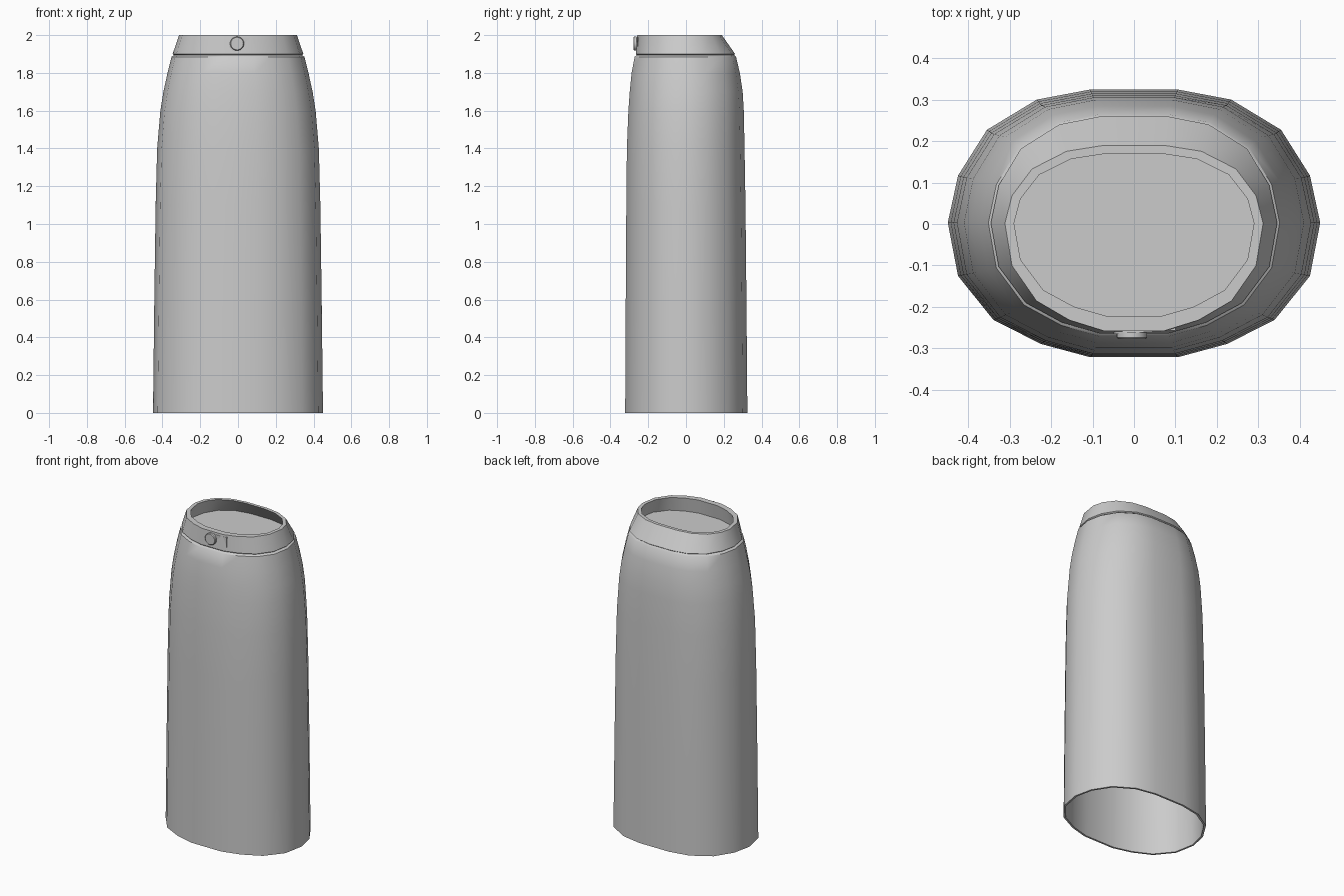
import bpy, bmesh, math
from mathutils import Matrix

cube = bpy.data.objects.get("Cube")
if cube:
    bpy.data.objects.remove(cube, do_unlink=True)

fabric = bpy.data.materials.new("grey fabric")
fabric.use_nodes = True
grey = (0.6, 0.6, 0.6, 1)
fabric.diffuse_color = grey
fabric.node_tree.nodes["Principled BSDF"].inputs["Base Color"].default_value = grey

# Right half of the unit outline, front to back; the left half is mirrored
half = [(0.235, -1), (0.5, -0.9), (0.755, -0.72), (0.945, -0.39), (1, 0.01),
        (0.945, 0.36), (0.79, 0.7), (0.522, 0.925), (0.235, 1)]
outline = half + [(-x, y) for x, y in reversed(half)]


def finish(name, bm, angle=40):
    bmesh.ops.recalc_face_normals(bm, faces=bm.faces)
    mesh = bpy.data.meshes.new(name)
    bm.to_mesh(mesh)
    bm.free()
    mesh.materials.append(fabric)
    ob = bpy.data.objects.new(name, mesh)
    bpy.context.collection.objects.link(ob)
    bpy.ops.object.select_all(action='DESELECT')
    ob.select_set(True)
    bpy.context.view_layer.objects.active = ob
    bpy.ops.object.shade_smooth_by_angle(angle=math.radians(angle))
    return ob


def loft(name, rings, closed=True):
    """Skin rings of (half width, front depth, back depth, height)."""
    bm = bmesh.new()
    loops = [[bm.verts.new((x * w, y * (back if y > 0 else front), z))
              for x, y in outline] for w, front, back, z in rings]
    n = len(outline)
    pairs = list(zip(loops, loops[1:]))
    if closed:
        pairs.append((loops[-1], loops[0]))
    for a, b in pairs:
        for i in range(n):
            j = (i + 1) % n
            bm.faces.new((a[i], a[j], b[j], b[i]))
    return finish(name, bm)


# Skirt: outer wall going up, then the inner wall going back down
outer = [(0.45, 0.322, 0.325, 0), (0.443, 0.319, 0.32, 0.6), (0.436, 0.316, 0.315, 1.1),
         (0.428, 0.313, 0.31, 1.4), (0.411, 0.305, 0.306, 1.6), (0.395, 0.298, 0.3, 1.7),
         (0.373, 0.288, 0.285, 1.8), (0.352, 0.272, 0.265, 1.885), (0.336, 0.26, 0.255, 1.895)]
inner = [(w - 0.012, f - 0.012, b - 0.012, z) for w, f, b, z in reversed(outer)]
loft("skirt", outer + inner)

# Waistband with an open, thick top rim
loft("waistband", [(0.336, 0.258, 0.25, 1.892), (0.346, 0.265, 0.26, 1.9), (0.312, 0.258, 0.19, 2),
                   (0.29, 0.222, 0.17, 2), (0.318, 0.235, 0.235, 1.9)])

# Lining panel inside the waistband
bm = bmesh.new()
bm.faces.new([bm.verts.new((x * 0.32, y * (0.24 if y > 0 else 0.237), 1.91)) for x, y in outline])
finish("lining", bm)

# Round-ended tab, sinking into the band on its right
bm = bmesh.new()
arc = [math.radians(90 + 180 * i / 8) for i in range(9)]
tab = [(-0.012 + 0.037 * math.cos(a), 0.037 * math.sin(a)) for a in arc]
tab += [(0.1, -0.037), (0.1, 0.037)]
face = bm.faces.new([bm.verts.new((x, -0.266 + 0.06 * (x + 0.05), 1.95 + z)) for x, z in tab])
ext = bmesh.ops.extrude_face_region(bm, geom=[face])
moved = [v for v in ext["geom"] if isinstance(v, bmesh.types.BMVert)]
bmesh.ops.translate(bm, verts=moved, vec=(0, 0.015, 0))
finish("band_tab", bm)

# Button with a slightly domed edge
bm = bmesh.new()
for radius_back, radius_front, depth, y in ((0.037, 0.037, 0.012, -0.268), (0.037, 0.033, 0.004, -0.276)):
    bmesh.ops.create_cone(bm, cap_ends=True, segments=24, radius1=radius_back,
                          radius2=radius_front, depth=depth,
                          matrix=Matrix.Translation((-0.005, y, 1.955))
                          @ Matrix.Rotation(math.radians(90), 4, 'X'))
finish("button", bm)
